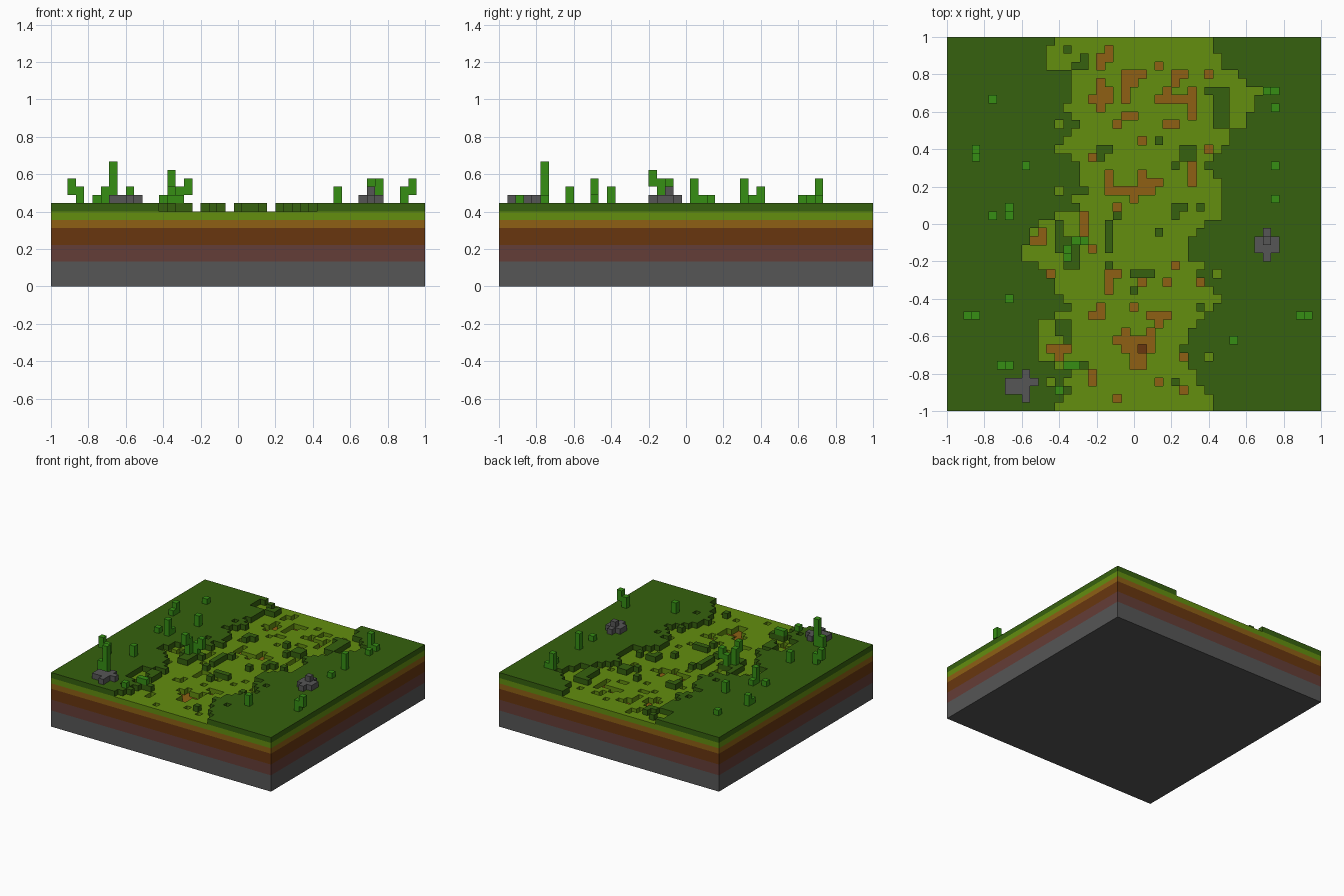
import bpy, bmesh

if "Cube" in bpy.data.objects:
    bpy.data.objects.remove(bpy.data.objects["Cube"], do_unlink=True)

N = 45            # blocks along each side
V = 2 / N         # block size


def material(name, rgb):
    lin = [((v / 255 + 0.055) / 1.055) ** 2.4 if v > 10 else v / 255 / 12.92 for v in rgb]
    m = bpy.data.materials.new(name)
    m.use_nodes = True
    m.diffuse_color = (*lin, 1)
    bsdf = next(n for n in m.node_tree.nodes if n.type == 'BSDF_PRINCIPLED')
    bsdf.inputs["Base Color"].default_value = (*lin, 1)
    bsdf.inputs["Roughness"].default_value = 0.9
    return m


DARK = material("dark grass", (54, 97, 14))
LIGHT = material("light grass", (99, 142, 15))
OCHRE = material("ochre soil", (142, 96, 20))
BROWN = material("brown soil", (104, 54, 15))
RED = material("red clay", (100, 61, 55))
STONE = material("grey stone", (86, 86, 86))
PLANT = material("cactus green", (54, 143, 20))


def rects(items):
    """Cells covered by (column, row, width, height) rectangles."""
    return {(c + i, r + j) for c, r, w, h in items for i in range(w) for j in range(h)}


def slab(name, cells, z0, z1, mat, covered=(), bottom=False):
    """Extrude a set of grid cells, keeping only the exposed faces."""
    bm = bmesh.new()
    for c, r in cells:
        x0, x1 = -1 + c * V, -1 + (c + 1) * V
        y0, y1 = 1 - (r + 1) * V, 1 - r * V
        ring = [(x0, y0), (x1, y0), (x1, y1), (x0, y1)]
        low = [bm.verts.new((x, y, z0 * V)) for x, y in ring]
        top = [bm.verts.new((x, y, z1 * V)) for x, y in ring]
        if (c, r) not in covered:
            bm.faces.new(top)
        if bottom:
            bm.faces.new(low[::-1])
        for k, (dc, dr) in enumerate([(0, 1), (1, 0), (0, -1), (-1, 0)]):
            if (c + dc, r + dr) not in cells:
                n = (k + 1) % 4
                bm.faces.new((low[k], low[n], top[n], top[k]))
    bmesh.ops.remove_doubles(bm, verts=bm.verts[:], dist=1e-4)
    loose = [v for v in bm.verts if not v.link_faces]
    bmesh.ops.delete(bm, geom=loose, context='VERTS')
    me = bpy.data.meshes.new(name)
    bm.to_mesh(me)
    bm.free()
    me.materials.append(mat)
    ob = bpy.data.objects.new(name, me)
    bpy.context.collection.objects.link(ob)
    return ob


# Winding clearing: first and last column of each row, back to front
left = [13, 12, 12, 12, 14, 15, 15, 15, 14, 15, 16, 15, 14, 13, 15,
        16, 16, 16, 17, 15, 16, 13, 11, 10, 10, 9, 9, 11, 12, 13,
        13, 14, 15, 13, 11, 11, 11, 11, 11, 13, 15, 14, 15, 14, 13]
right = [32, 32, 33, 33, 35, 36, 38, 37, 37, 36, 36, 34, 34, 33, 32,
         31, 32, 33, 33, 33, 33, 33, 31, 30, 29, 29, 29, 31, 30, 31,
         32, 33, 32, 31, 30, 29, 29, 30, 32, 31, 30, 30, 31, 32, 32]
path = {(c, r) for r in range(N) for c in range(left[r], right[r])}
path |= {(13, 10), (13, 18), (32, 28), (12, 41), (13, 33), (12, 34)}

# Raised tufts of turf left standing inside the clearing
islands = rects([
    (14, 1, 1, 1), (14, 4, 1, 1), (15, 3, 2, 1), (16, 2, 1, 1),
    (31, 6, 3, 1), (32, 7, 2, 4), (18, 13, 2, 1), (18, 14, 1, 1),
    (25, 12, 1, 1), (28, 13, 2, 2), (27, 15, 1, 1), (27, 20, 2, 1),
    (27, 21, 1, 1), (30, 20, 1, 1), (20, 21, 1, 1), (19, 22, 1, 4),
    (25, 23, 1, 1), (13, 22, 1, 4), (14, 24, 3, 1), (14, 25, 2, 3),
    (22, 28, 3, 1), (22, 30, 1, 1), (19, 27, 1, 1), (13, 34, 2, 2),
    (14, 36, 1, 1), (28, 37, 2, 1), (29, 38, 2, 2), (27, 41, 1, 1),
    (14, 39, 3, 1), (13, 42, 1, 1), (30, 32, 1, 1)])
path -= islands

# Bare soil patches sunk into the clearing
patches = rects([
    (18, 2, 2, 1), (18, 3, 1, 1), (21, 4, 3, 1), (21, 5, 2, 1), (21, 6, 1, 2),
    (18, 5, 1, 4), (19, 6, 1, 2), (27, 4, 2, 1), (27, 5, 1, 1), (25, 7, 3, 1),
    (28, 7, 2, 1), (29, 6, 1, 4), (21, 9, 2, 1), (26, 10, 2, 1), (29, 14, 1, 2),
    (19, 16, 1, 3), (20, 18, 5, 1), (23, 16, 1, 2), (16, 21, 1, 3), (10, 24, 2, 1),
    (19, 28, 1, 3), (18, 32, 1, 1), (17, 33, 2, 1), (24, 33, 3, 1), (25, 34, 1, 1),
    (24, 35, 1, 1), (21, 36, 4, 2), (22, 38, 2, 2), (12, 37, 3, 1), (13, 38, 1, 1),
    (17, 40, 1, 2), (26, 6, 1, 1), (29, 16, 1, 2)])
patches |= {(19, 1), (25, 3), (31, 4), (17, 7), (20, 10), (23, 12), (31, 13), (17, 14),
            (24, 17), (25, 17), (22, 19), (20, 20), (11, 23), (17, 25), (12, 28), (20, 28),
            (23, 29), (26, 29), (30, 29), (27, 27), (22, 32), (21, 35), (20, 36),
            (28, 38), (30, 37), (25, 41), (20, 43), (28, 42), (31, 42)}
patches &= path

# Ground strata, bottom to top
full = {(c, r) for c in range(N) for r in range(N)}
turf = full - path
meadow = full - patches
soil = full - {(23, 37)}
slab("stone_layer", full, 0, 3, STONE, full, bottom=True)
slab("clay_layer", full, 3, 5, RED, full)
slab("brown_soil_layer", full, 5, 7, BROWN, soil)
slab("ochre_soil_layer", soil, 7, 8, OCHRE, meadow)
slab("meadow_layer", meadow, 8, 9, LIGHT, turf)
slab("turf_layer", turf, 9, 10, DARK)

# Cacti: (column, row, bottom level, top level)
stems = [(5, 7, 10, 11), (3, 13, 10, 12), (3, 14, 10, 11), (9, 15, 10, 12),
         (7, 20, 10, 11), (7, 21, 10, 13), (5, 21, 10, 11), (7, 31, 10, 12),
         (3, 33, 10, 12), (2, 33, 11, 13), (7, 39, 10, 15), (6, 39, 10, 12),
         (14, 39, 10, 11), (15, 39, 10, 11), (13, 42, 10, 11),
         (15, 24, 10, 12), (16, 24, 11, 13), (14, 25, 10, 13), (14, 26, 12, 14),
         (38, 6, 10, 13), (39, 6, 10, 11), (39, 8, 10, 11), (39, 15, 10, 13),
         (39, 19, 10, 11), (42, 33, 10, 12), (43, 33, 11, 13), (34, 36, 10, 12)]
for k, (c, r, z0, z1) in enumerate(stems, 1):
    slab(f"cactus_block_{k}", {(c, r)}, z0, z1, PLANT, bottom=True)

# Boulders
slab("right_boulder", rects([(37, 24, 3, 2), (38, 23, 1, 4)]), 10, 11, STONE, bottom=True)
slab("right_boulder_cap", {(38, 24)}, 11, 12, STONE, bottom=True)
slab("left_boulder", rects([(9, 40, 1, 4), (8, 41, 3, 1), (7, 42, 3, 1), (7, 41, 1, 1)]),
     10, 11, STONE, bottom=True)
